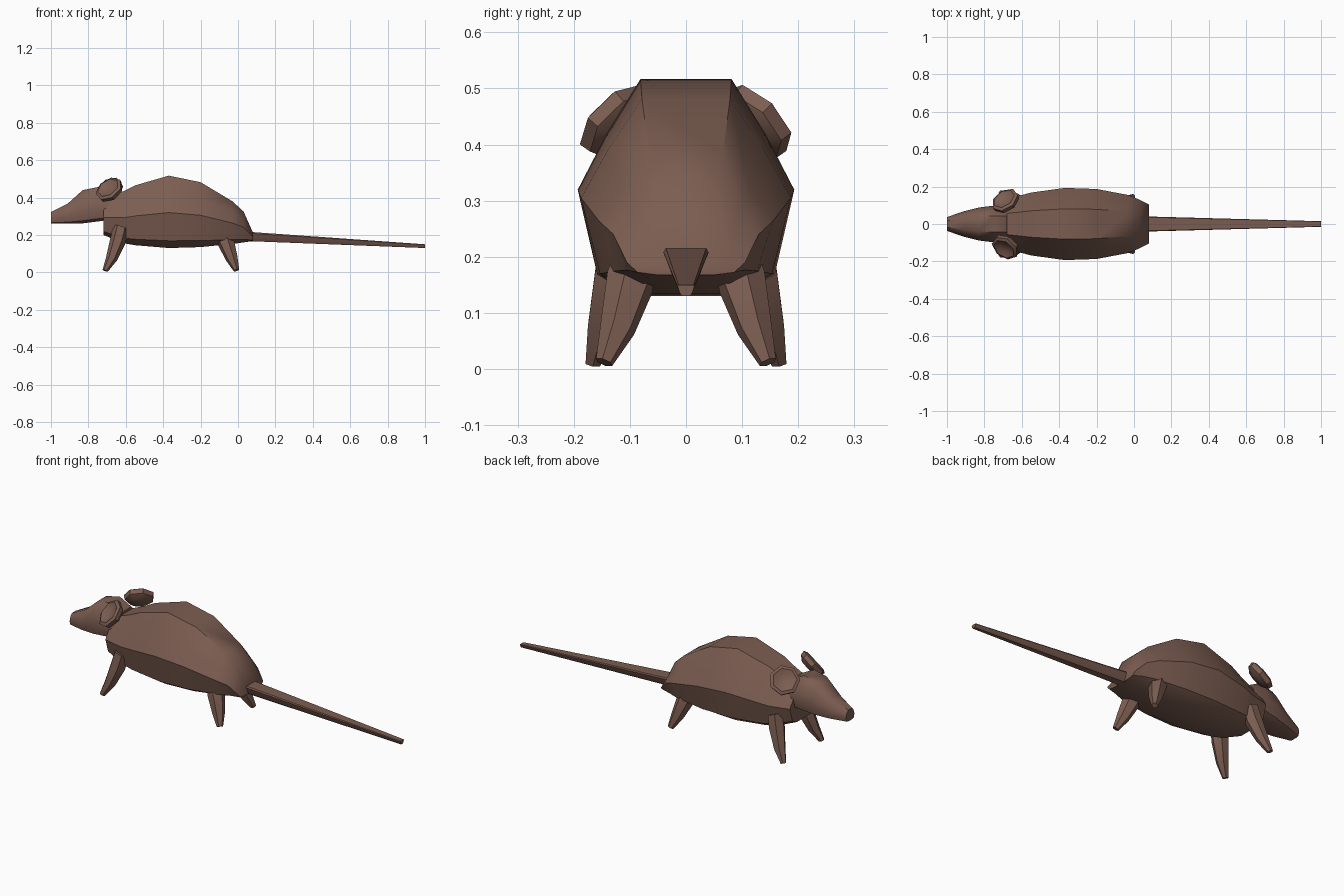
import bpy, bmesh, math
from mathutils import Vector

if "Cube" in bpy.data.objects:
    bpy.data.objects.remove(bpy.data.objects["Cube"])

fur = bpy.data.materials.new("brown fur")
fur.diffuse_color = (0.2, 0.11, 0.082, 1)
fur.use_nodes = True
fur.node_tree.nodes["Principled BSDF"].inputs["Base Color"].default_value = fur.diffuse_color


def loft(name, rings, angle=40):
    """Skin a list of equal-length point rings and cap both ends."""
    bm = bmesh.new()
    loops = [[bm.verts.new(p) for p in r] for r in rings]
    n = len(rings[0])
    for a, b in zip(loops, loops[1:]):
        for i in range(n):
            j = (i + 1) % n
            bm.faces.new((a[i], a[j], b[j], b[i]))
    bm.faces.new(loops[0])
    bm.faces.new(loops[-1])
    bmesh.ops.recalc_face_normals(bm, faces=bm.faces)
    me = bpy.data.meshes.new(name)
    bm.to_mesh(me)
    bm.free()
    me.materials.append(fur)
    ob = bpy.data.objects.new(name, me)
    bpy.context.collection.objects.link(ob)
    bpy.ops.object.select_all(action='DESELECT')
    ob.select_set(True)
    bpy.context.view_layer.objects.active = ob
    bpy.ops.object.shade_smooth_by_angle(angle=math.radians(angle))
    return ob


def section(x, w, bottom, top, profile):
    """Symmetric cross-section at x: profile gives (width share, height share)."""
    half = [(w * u, bottom + (top - bottom) * v) for u, v in profile]
    return [(x, y, z) for y, z in half] + [(x, -y, z) for y, z in reversed(half)]


def disc(centre, axis, r, n, spin=0.0):
    """Regular ring of n points around an axis."""
    q = Vector(axis).to_track_quat('Z', 'Y')
    return [Vector(centre) + q @ Vector((r * math.cos(spin + 2 * math.pi * i / n),
                                         r * math.sin(spin + 2 * math.pi * i / n), 0))
            for i in range(n)]


# Body: x, half width, bottom, top
body_profile = [(0.42, 1), (0.73, 0.75), (1, 0.49), (0.82, 0.1), (0.5, 0)]
loft("body", [section(*s, body_profile) for s in [
    (-0.72, 0.125, 0.20, 0.39),
    (-0.61, 0.152, 0.155, 0.435),
    (-0.55, 0.168, 0.145, 0.465),
    (-0.37, 0.193, 0.130, 0.517),
    (-0.20, 0.187, 0.135, 0.482),
    (-0.03, 0.155, 0.152, 0.380),
    (0.03, 0.130, 0.160, 0.325),
    (0.08, 0.105, 0.168, 0.212)]])

# Head
head_profile = [(0.45, 1), (0.8, 0.78), (1, 0.4), (0.85, 0.08), (0.5, 0)]
loft("head", [section(*s, head_profile) for s in [
    (-1.00, 0.037, 0.26, 0.322),
    (-0.91, 0.068, 0.26, 0.368),
    (-0.83, 0.088, 0.262, 0.440),
    (-0.75, 0.098, 0.272, 0.456),
    (-0.68, 0.095, 0.282, 0.420)]])

# Tail
tail_profile = [(0.9, 1), (1, 0.85), (0.75, 0.3), (0.5, 0)]
loft("tail", [section(*s, tail_profile) for s in [
    (0.04, 0.040, 0.166, 0.218),
    (0.08, 0.040, 0.166, 0.215),
    (1.00, 0.015, 0.130, 0.150)]])

for side, label in ((-1, "right"), (1, "left")):
    # Ear: dished disc facing forward, outward and up
    axis = Vector((-0.45, 0.63 * side, 0.63)).normalized()
    c = Vector((-0.686, 0.122 * side, 0.44))
    loft("ear_" + label, [disc(c + axis * t, axis, r, 7) for t, r in [
        (-0.032, 0.045), (-0.012, 0.074), (0.012, 0.078), (0.02, 0.062), (0.005, 0.035)]])

    # Front and hind legs: tapered and leaning
    loft("front_leg_" + label, [disc((x, y * side, z), (-0.35, 0.2 * side, -1), r, 6)
         for x, y, z, r in [(-0.625, 0.115, 0.24, 0.042), (-0.642, 0.125, 0.17, 0.043),
                            (-0.675, 0.148, 0.075, 0.031), (-0.71, 0.166, 0.009, 0.015)]])
    loft("hind_leg_" + label, [disc((x, y * side, z), (0.4, 0.4 * side, -1), r, 6)
         for x, y, z, r in [(-0.085, 0.085, 0.21, 0.040), (-0.062, 0.1, 0.155, 0.045),
                            (-0.033, 0.122, 0.075, 0.033), (-0.008, 0.146, 0.012, 0.016)]])
